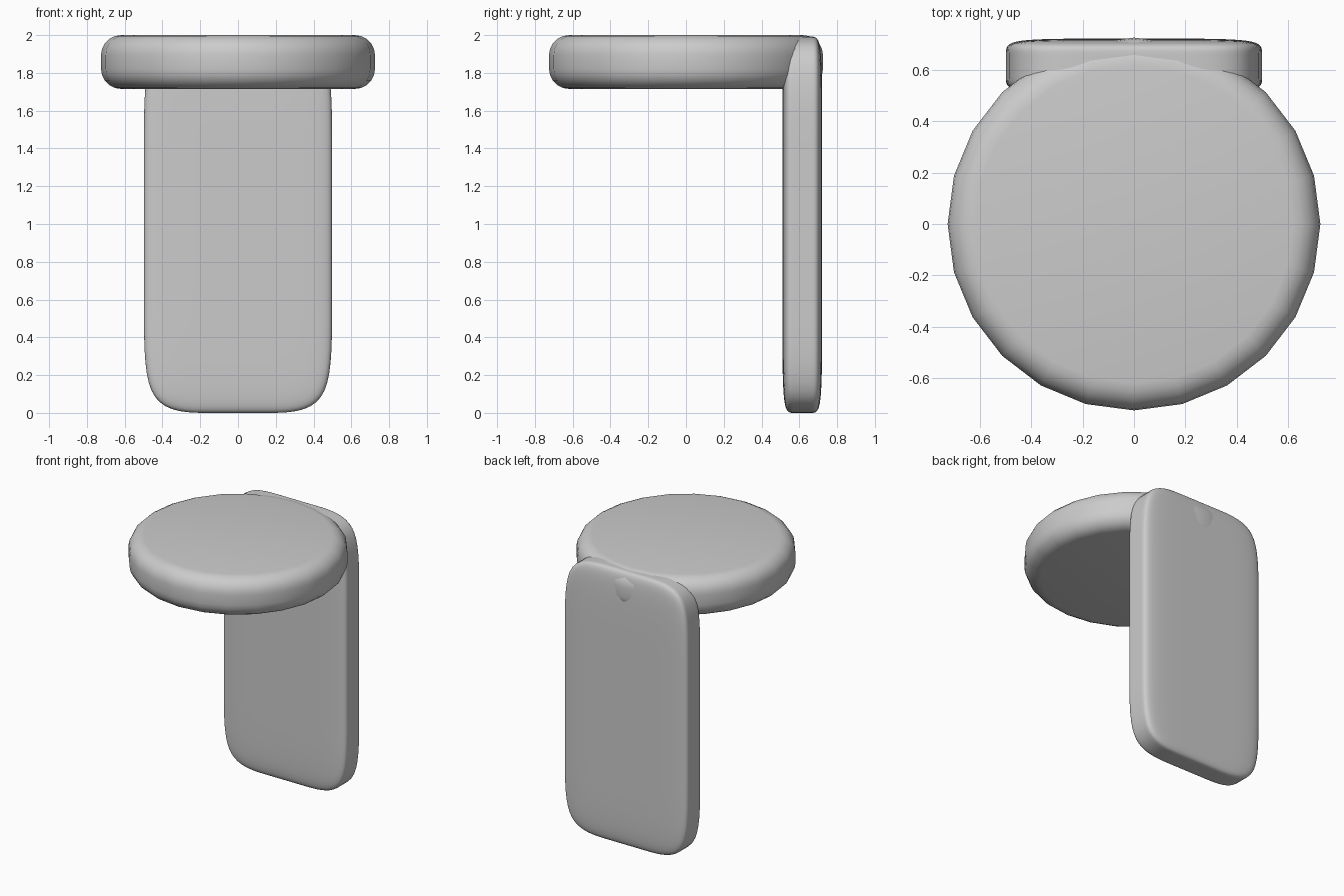
import bpy
import bmesh

cube = bpy.data.objects.get("Cube")
if cube:
    bpy.data.objects.remove(cube, do_unlink=True)

grey = bpy.data.materials.new("plain_grey")
grey.use_nodes = True
COLOUR = (0.6, 0.6, 0.6, 1)
grey.diffuse_color = COLOUR
grey.node_tree.nodes["Principled BSDF"].inputs["Base Color"].default_value = COLOUR


def make_object(name, bm):
    mesh = bpy.data.meshes.new(name)
    bmesh.ops.recalc_face_normals(bm, faces=bm.faces)
    for face in bm.faces:
        face.smooth = True
    bm.to_mesh(mesh)
    bm.free()
    mesh.materials.append(grey)
    obj = bpy.data.objects.new(name, mesh)
    bpy.context.collection.objects.link(obj)
    return obj


# Round top: 24-sided disc with rolled rims
RADIUS, BOTTOM, TOP = 0.725, 1.715, 2.0
bm = bmesh.new()
bmesh.ops.create_cone(bm, cap_ends=True, segments=24, radius1=RADIUS,
                      radius2=RADIUS, depth=TOP - BOTTOM)
bmesh.ops.translate(bm, verts=bm.verts, vec=(0, 0, (TOP + BOTTOM) / 2))
rims = [e for e in bm.edges if abs(e.verts[0].co.z - e.verts[1].co.z) < 0.01]
bmesh.ops.bevel(bm, geom=rims, offset=0.105, segments=5, profile=0.5,
                affect='EDGES')
make_object("round_top", bm)

# Back panel: box with support loops, softened by subdivision
bm = bmesh.new()
bmesh.ops.create_cube(bm, size=1)
LOW, HIGH = (-0.498, 0.51, 0), (0.498, 0.721, 1.992)
for v in bm.verts:
    v.co = [LOW[i] if v.co[i] < 0 else HIGH[i] for i in range(3)]
for axis, inset in enumerate((0.36, 0.05, 0.5)):
    normal = [float(i == axis) for i in range(3)]
    for place in (LOW[axis] + inset, HIGH[axis] - inset):
        point = [place * n for n in normal]
        bmesh.ops.bisect_plane(bm, geom=bm.verts[:] + bm.edges[:] + bm.faces[:],
                               plane_co=point, plane_no=normal)
panel = make_object("back_panel", bm)
soften = panel.modifiers.new("soften", 'SUBSURF')
soften.levels = soften.render_levels = 3
